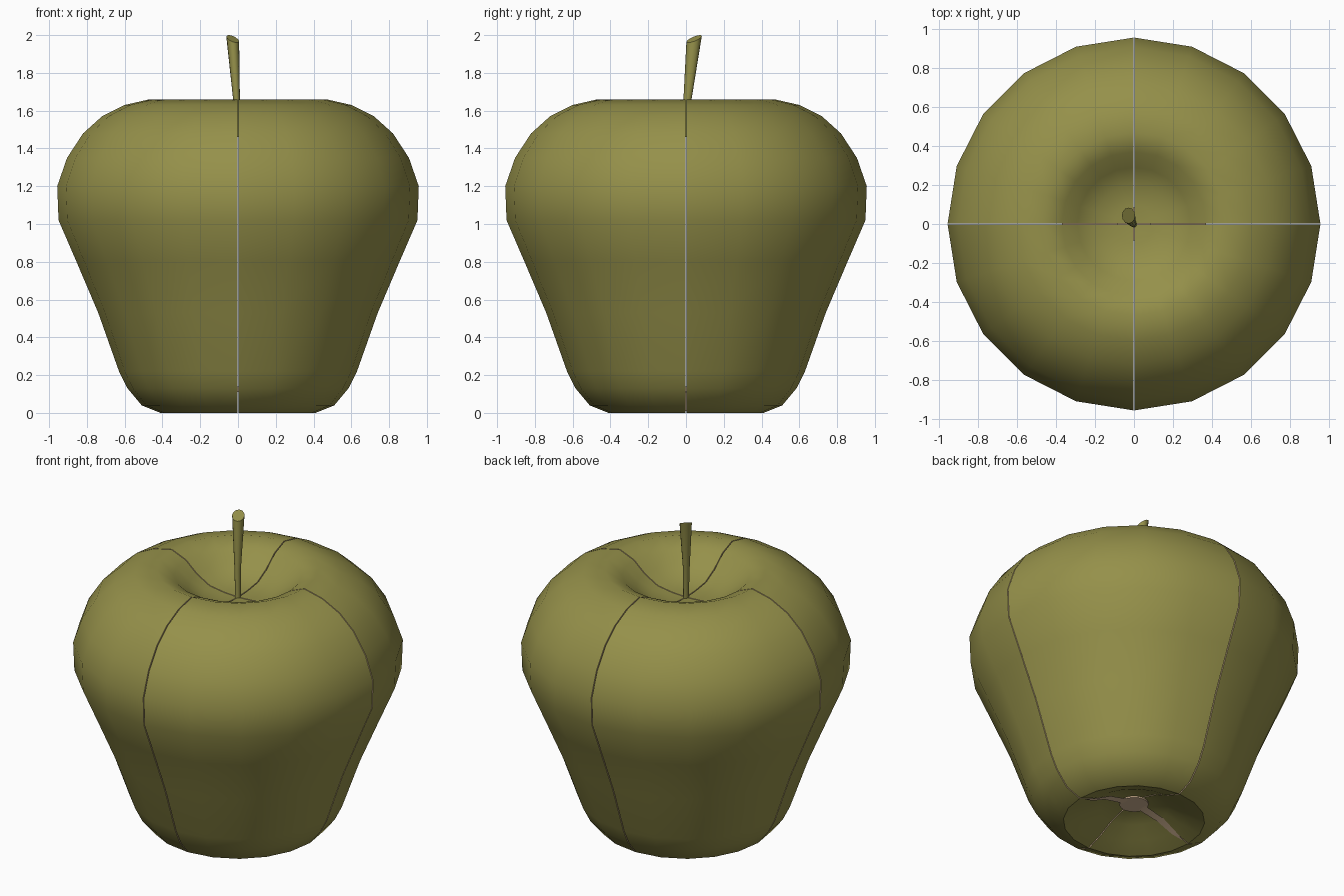
import bpy, bmesh, math
from mathutils import Vector

if "Cube" in bpy.data.objects:
    bpy.data.objects.remove(bpy.data.objects["Cube"])


def material(name, rgb):
    m = bpy.data.materials.new(name)
    m.diffuse_color = (*rgb, 1)
    m.use_nodes = True
    m.node_tree.nodes["Principled BSDF"].inputs["Base Color"].default_value = m.diffuse_color
    return m


olive = material("olive_skin", (0.30, 0.28, 0.068))
cream = material("cream_flesh", (0.66, 0.47, 0.30))


def add_object(name, bm, mats, angle=40):
    bmesh.ops.recalc_face_normals(bm, faces=bm.faces)
    me = bpy.data.meshes.new(name)
    bm.to_mesh(me)
    bm.free()
    for m in mats:
        me.materials.append(m)
    ob = bpy.data.objects.new(name, me)
    bpy.context.collection.objects.link(ob)
    bpy.ops.object.select_all(action='DESELECT')
    ob.select_set(True)
    bpy.context.view_layer.objects.active = ob
    bpy.ops.object.shade_smooth_by_angle(angle=math.radians(angle))
    return ob


# apple outline (radius, height) from bottom dimple to top dimple
PROFILE = [(0, .125), (.10, .118), (.20, .09), (.30, .04), (.41, 0), (.51, .04),
           (.585, .13), (.63, .22), (.74, .53), (.855, .80), (.95, 1.02),
           (.957, 1.20), (.905, 1.35), (.82, 1.48), (.72, 1.57), (.60, 1.63),
           (.47, 1.66), (.37, 1.62), (.29, 1.55), (.20, 1.50), (.10, 1.485), (0, 1.48)]
STEPS, GAP = 5, 0.003


# four quarter slices, each turned a quarter circle, with a hairline gap
def quarter(name, turn):
    bm = bmesh.new()
    lo = bm.verts.new((GAP, GAP, PROFILE[0][1]))
    hi = bm.verts.new((GAP, GAP, PROFILE[-1][1]))
    cols = []
    for s in range(STEPS + 1):
        a = math.radians(18 * s)
        mid = [bm.verts.new(((r - GAP) * math.cos(a) + GAP, (r - GAP) * math.sin(a) + GAP, z))
               for r, z in PROFILE[1:-1]]
        cols.append([lo] + mid + [hi])
    for c, d in zip(cols, cols[1:]):
        for i in range(len(c) - 1):
            ring = [c[i], d[i], d[i + 1], c[i + 1]]
            bm.faces.new(list(dict.fromkeys(ring)))
    for c in (cols[0], cols[-1]):          # cut faces show the flesh
        bm.faces.new(c).material_index = 1
    for v in bm.verts:
        for _ in range(turn):
            v.co = Vector((-v.co.y, v.co.x, v.co.z))
    add_object(name, bm, [olive, cream])


for k in range(4):
    quarter(f"apple_quarter_{k + 1}", k)

# pale core plug under the apple, with two tapering flesh slivers
bm = bmesh.new()
bmesh.ops.create_cone(bm, cap_ends=True, segments=16, radius1=.085, radius2=.085, depth=.03)
bmesh.ops.translate(bm, verts=bm.verts, vec=(0, 0, .125))
add_object("core_plug", bm, [cream])

bm = bmesh.new()
for side in (1, -1):
    rows = []
    for r, z, w in ((.05, .112, .03), (.20, .082, .026), (.30, .033, .018), (.37, .009, .003)):
        rows.append([bm.verts.new((side * r, s * w, z)) for s in (-1, 1)])
    for p, q in zip(rows, rows[1:]):
        bm.faces.new((p[0], q[0], q[1], p[1]))
add_object("flesh_slivers", bm, [cream])

# leaning stem, wider at its slanted top
bm = bmesh.new()
rings = []
for cx, cy, cz, rad, slant in ((0, 0, 1.46, .015, 0), (-.008, .008, 1.66, .018, .1),
                               (-.028, .043, 1.98, .034, .42)):
    ring = []
    for i in range(12):
        a = math.tau * i / 12
        dx, dy = rad * math.cos(a), rad * math.sin(a) * 1.2
        ring.append(bm.verts.new((cx + dx, cy + dy, cz + slant * (dy - dx) * .9)))
    rings.append(ring)
for p, q in zip(rings, rings[1:]):
    for i in range(12):
        j = (i + 1) % 12
        bm.faces.new((p[i], p[j], q[j], q[i]))
bm.faces.new(rings[0])
bm.faces.new(rings[-1])
add_object("stem", bm, [olive])
